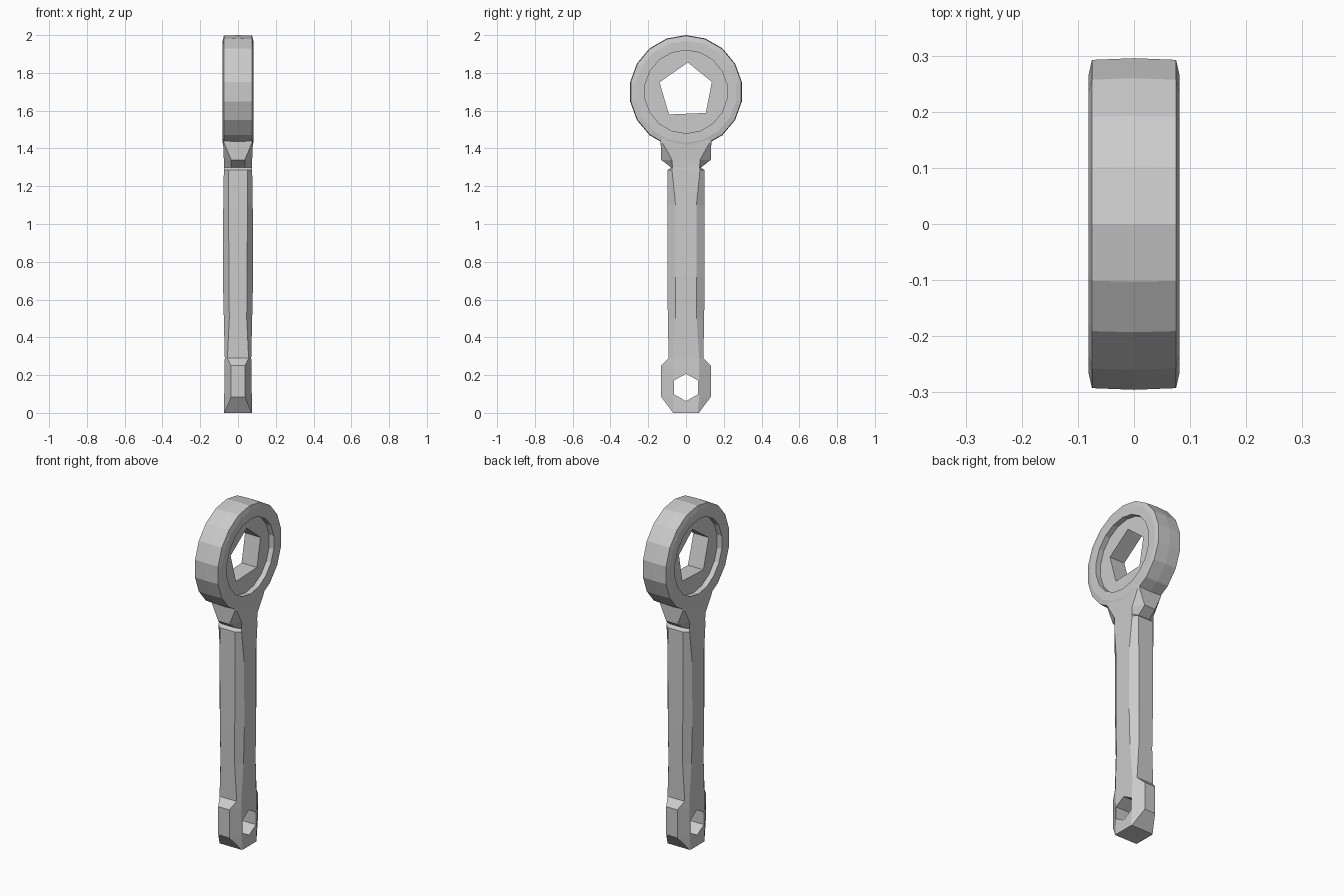
import bpy
import bmesh
from math import sin, cos, pi

if "Cube" in bpy.data.objects:
    bpy.data.objects.remove(bpy.data.objects["Cube"])


def loft(name, loops):
    """Skin equal-length loops of points and cap both ends."""
    bm = bmesh.new()
    rows = [[bm.verts.new(p) for p in loop] for loop in loops]
    n = len(rows[0])
    for a, b in zip(rows, rows[1:]):
        for i in range(n):
            j = (i + 1) % n
            bm.faces.new((a[i], a[j], b[j], b[i]))
    bm.faces.new(rows[0][::-1])
    bm.faces.new(rows[-1])
    bmesh.ops.recalc_face_normals(bm, faces=bm.faces[:])
    mesh = bpy.data.meshes.new(name)
    bm.to_mesh(mesh)
    bm.free()
    obj = bpy.data.objects.new(name, mesh)
    bpy.context.collection.objects.link(obj)
    return obj


def circle(x, r, z, n):
    return [(x, r * sin(2 * pi * i / n), z + r * cos(2 * pi * i / n)) for i in range(n)]


def section(z, x_face, y_face, y_edge, x_edge):
    """Chamfered rectangle: wide faces at +-x_face, narrow edges at +-y_edge."""
    a, b = (x_face, y_face), (x_edge, y_edge)
    return [(a[0], -a[1], z), (a[0], a[1], z), (b[0], b[1], z), (-b[0], b[1], z),
            (-a[0], a[1], z), (-a[0], -a[1], z), (-b[0], -b[1], z), (b[0], -b[1], z)]


def cut(obj, name, loop):
    """Punch a hole of the given y-z outline right through in x."""
    cutter = loft(name, [[(x, y, z) for y, z in loop] for x in (-0.3, 0.3)])
    cutter.hide_render = True
    mod = obj.modifiers.new("hole", 'BOOLEAN')
    mod.operation = 'DIFFERENCE'
    mod.solver = 'EXACT'
    mod.object = cutter
    bpy.context.view_layer.objects.active = obj
    bpy.ops.object.modifier_apply(modifier=mod.name)
    bpy.data.objects.remove(cutter)


# Ring head: low-poly disc with a shallow round recess on both sides
half = [(0.05, 0.22), (0.081, 0.22), (0.081, 0.27), (0.075, 0.297)]
profile = [(-x, r) for x, r in half] + [(0, 0.3)] + half[::-1]
ring = loft("ring_head", [circle(x, r, 1.70, 18) for x, r in profile])
cut(ring, "pentagon_cutter",
    [(0.01, 1.855), (0.137, 1.752), (0.105, 1.588), (-0.09, 1.58), (-0.14, 1.75)])

# Handle: lobed foot, long chamfered grip, notch and flared neck
handle = loft("handle", [section(*s) for s in [
    (0.00, 0.075, 0.062, 0.068, 0.072),
    (0.085, 0.073, 0.070, 0.132, 0.036),
    (0.25, 0.071, 0.070, 0.132, 0.036),
    (0.29, 0.070, 0.070, 0.092, 0.056),
    (0.50, 0.075, 0.056, 0.096, 0.046),
    (0.72, 0.080, 0.055, 0.099, 0.048),
    (1.10, 0.078, 0.055, 0.099, 0.050),
    (1.285, 0.075, 0.074, 0.097, 0.050),
    (1.30, 0.074, 0.072, 0.080, 0.036),
    (1.34, 0.075, 0.074, 0.132, 0.036),
    (1.43, 0.079, 0.125, 0.134, 0.074),
    (1.46, 0.079, 0.125, 0.134, 0.074),
]])
cut(handle, "hanging_hole_cutter",
    [(y, z) for _, y, z in circle(0, 0.073, 0.135, 6)])
